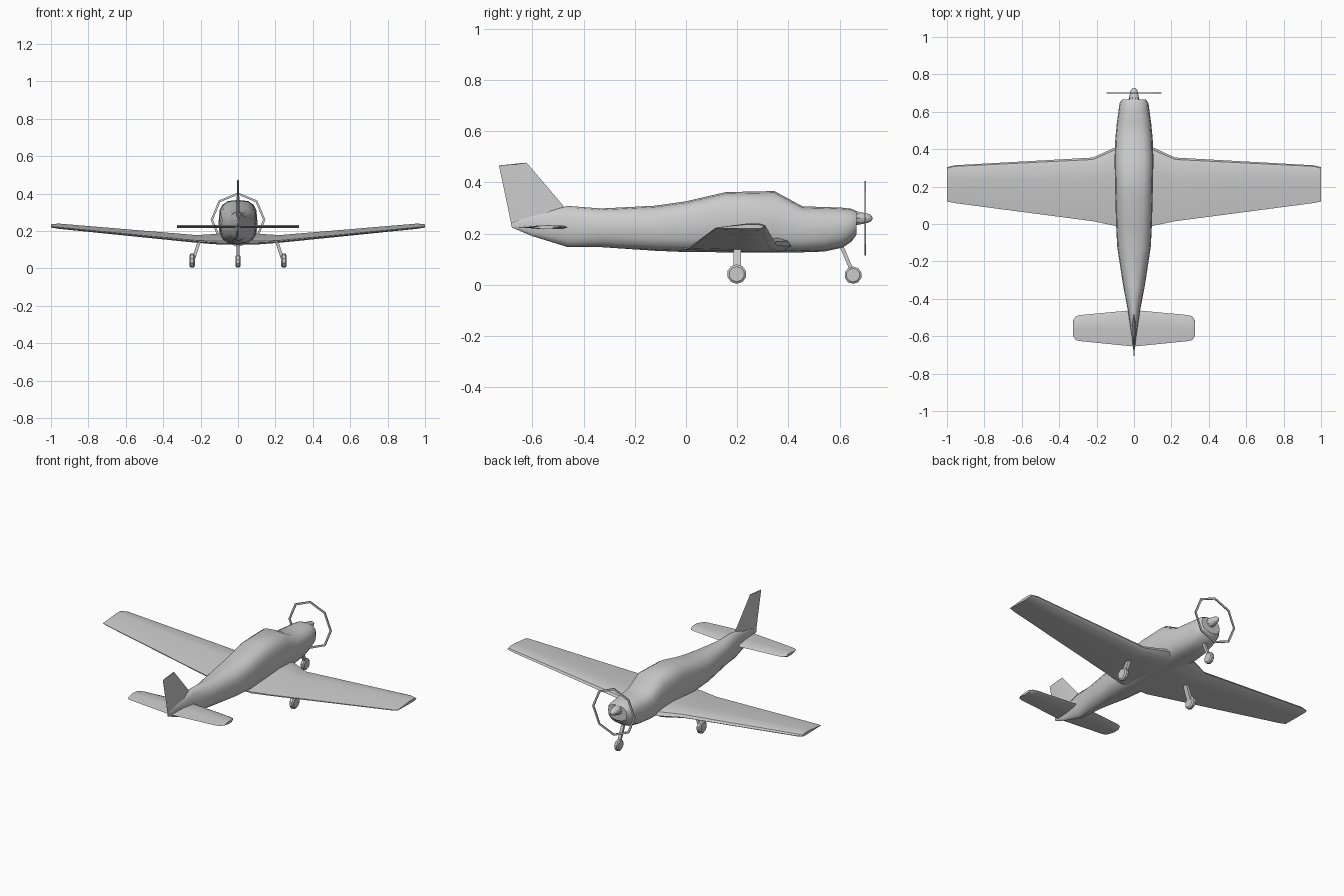
import bpy, bmesh, math
from mathutils import Vector

if "Cube" in bpy.data.objects:
    bpy.data.objects.remove(bpy.data.objects["Cube"])


def finish(name, bm, angle=35):
    bmesh.ops.recalc_face_normals(bm, faces=bm.faces)
    mesh = bpy.data.meshes.new(name)
    bm.to_mesh(mesh)
    bm.free()
    ob = bpy.data.objects.new(name, mesh)
    bpy.context.collection.objects.link(ob)
    bpy.ops.object.select_all(action='DESELECT')
    ob.select_set(True)
    bpy.context.view_layer.objects.active = ob
    if angle:
        bpy.ops.object.shade_smooth_by_angle(angle=math.radians(angle))
    return ob


def loft(name, rings, closed=False, angle=35):
    """Skin a list of equal-length point rings; cap the ends or close the loop."""
    bm = bmesh.new()
    vs = [[bm.verts.new(p) for p in r] for r in rings]
    n = len(vs[0])
    pairs = list(zip(vs, vs[1:])) + ([(vs[-1], vs[0])] if closed else [])
    for a, b in pairs:
        for i in range(n):
            j = (i + 1) % n
            bm.faces.new((a[i], a[j], b[j], b[i]))
    if not closed:
        bm.faces.new(vs[0])
        bm.faces.new(vs[-1])
    return finish(name, bm, angle)


def superellipse(y, zb, zt, w, n, count=16):
    pts = []
    for i in range(count):
        a = 2 * math.pi * i / count
        c, s = math.cos(a), math.sin(a)
        x = math.copysign(abs(c) ** (2 / n), c) * w
        z = math.copysign(abs(s) ** (2 / n), s) * (zt - zb) / 2 + (zt + zb) / 2
        pts.append((x, y, z))
    return pts


def strut(name, p, q, wx, wy):
    loft(name, [[Vector(c) + Vector((sx * wx, sy * wy, 0))
                 for sx, sy in ((-1, -1), (1, -1), (1, 1), (-1, 1))] for c in (p, q)])


def wheel(name, x, y, r, w):
    prof = [(-w, r * .78), (-w * .55, r), (w * .55, r), (w, r * .78)]
    loft(name, [[(x + dx, y + rr * math.cos(a), r + .004 + rr * math.sin(a))
                 for a in [math.pi / 5 * (k + .5) for k in range(10)]] for dx, rr in prof])


# Fuselage: y, bottom z, top z, half width, squareness
stations = [(-.68, .224, .24, .003, 2), (-.6, .19, .277, .012, 2), (-.46, .147, .308, .033, 2),
            (-.33, .147, .298, .058, 2.2), (-.12, .133, .309, .09, 2.6), (0, .128, .326, .096, 2.8),
            (.155, .127, .362, .1, 3), (.345, .126, .366, .104, 3), (.455, .127, .306, .1, 2.8),
            (.54, .13, .304, .092, 2.6), (.61, .145, .301, .082, 2.5), (.645, .168, .297, .078, 2.4),
            (.665, .195, .288, .064, 2.4)]
loft("fuselage", [superellipse(*s) for s in stations])

# Wing: x, leading edge y, trailing edge y, bottom z, top z
foil = [(0, .4), (.03, .75), (.12, .95), (.35, 1), (1, .3), (1, .15), (.35, 0), (.08, .05)]
half = [(.1, .41, -.01, .128, .186), (.22, .355, .015, .137, .178),
        (.96, .314, .112, .212, .24), (1, .304, .12, .219, .236)]
both = [(-h[0],) + h[1:] for h in reversed(half)] + half
loft("wing", [[(x, le + (te - le) * t, zb + (zt - zb) * s) for t, s in foil]
              for x, le, te, zb, zt in both])

# Tailplane
tail = [(0, -.46, -.655), (.29, -.487, -.626), (.312, -.494, -.62), (.325, -.515, -.6)]
tail_both = [(-x, a, b) for x, a, b in reversed(tail[1:])] + tail
loft("tailplane", [[(x, le + (te - le) * t, .225 + s) for t, s in
                    ((0, 0), (.1, .007), (.5, .008), (1, 0), (.5, -.008), (.1, -.007))]
                   for x, le, te in tail_both])

# Fin: leading edge, trailing edge, half thickness at each height
fin = [(-.45, -.68, .225, .012), (-.48, -.697, .31, .009), (-.622, -.73, .471, .004)]
loft("fin", [[(0, le, z + (.006 if i == 2 else 0)), (w, le - (le - te) * .3, z), (0, te, z - (.005 if i == 2 else 0)),
              (-w, le - (le - te) * .3, z)] for i, (le, te, z, w) in enumerate(fin)])

# Spinner and propeller ring
loft("spinner", [[(r * math.cos(a), y, .26 + r * math.sin(a))
                  for a in [math.pi / 5 * k for k in range(10)]]
                 for y, r in ((.65, .032), (.672, .027), (.71, .019), (.722, .013), (.727, .005))])
ring = []
for k in range(8):
    a = k * math.pi / 4
    ring.append([(r * math.cos(a), y, .26 + r * math.sin(a))
                 for r, y in ((.146, .697), (.146, .703), (.134, .703), (.134, .697))])
loft("propeller_ring", ring, closed=True, angle=0)

# Landing gear
for side, sx in (("left", -1), ("right", 1)):
    strut("main_strut_" + side, (sx * .205, .2, .15), (sx * .24, .2, .045), .009, .014)
    wheel("main_wheel_" + side, sx * .245, .198, .038, .014)
strut("nose_strut", (0, .605, .155), (0, .65, .05), .009, .008)
wheel("nose_wheel", 0, .652, .034, .013)
